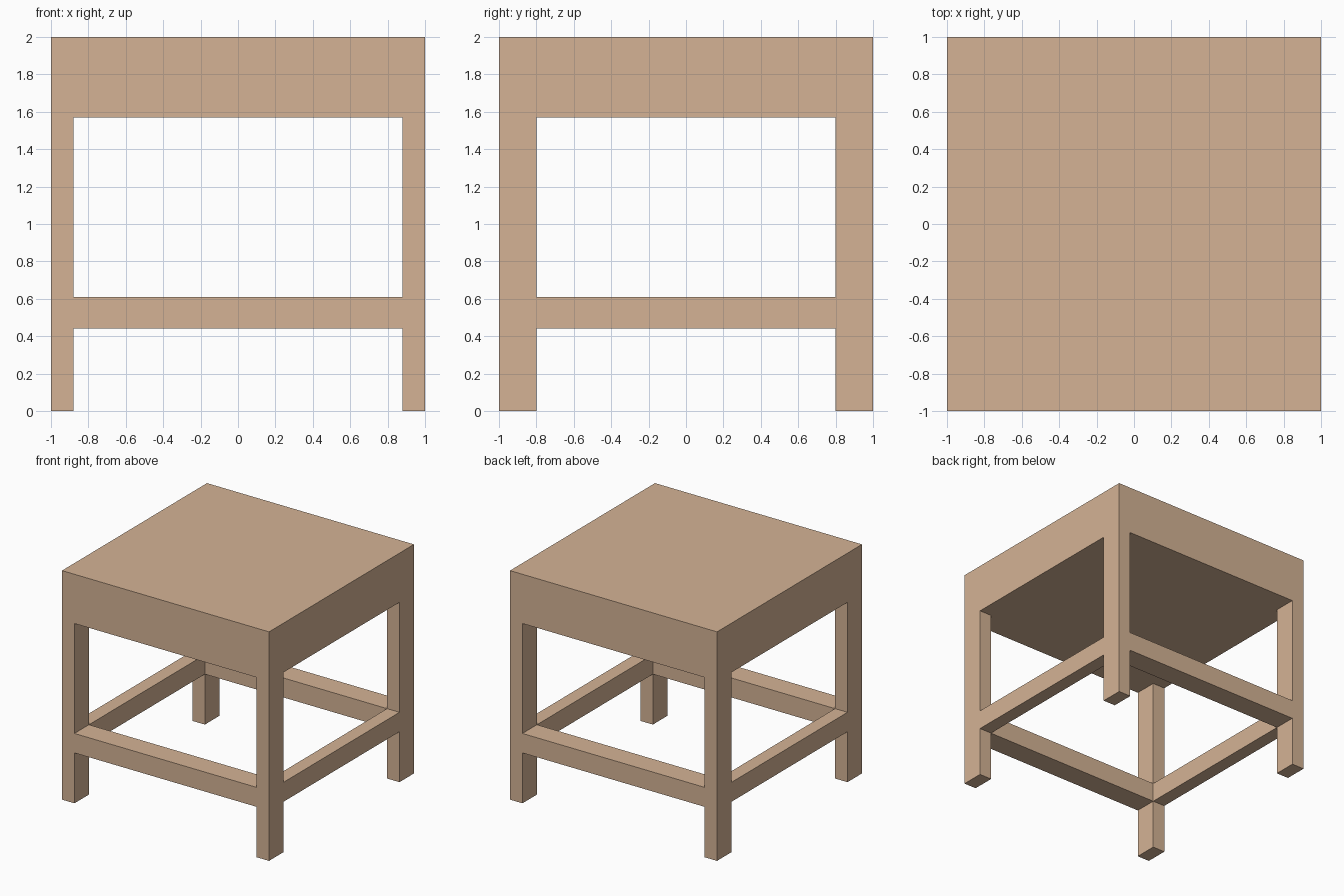
import bpy

if "Cube" in bpy.data.objects:
    bpy.data.objects.remove(bpy.data.objects["Cube"])

LEG_X, LEG_Y = 0.12, 0.20      # leg cross-section
SEAT_Z = 1.57                  # underside of the thick seat
RAIL_LOW, RAIL_HIGH = 0.44, 0.61

wood = bpy.data.materials.new("tan_wood")
wood.diffuse_color = (0.66, 0.45, 0.30, 1)
wood.use_nodes = True
wood.node_tree.nodes["Principled BSDF"].inputs["Base Color"].default_value = wood.diffuse_color


def box(name, lo, hi):
    """Axis-aligned box between two corners."""
    bpy.ops.mesh.primitive_cube_add(size=1, location=[(a + b) / 2 for a, b in zip(lo, hi)])
    ob = bpy.context.object
    ob.name = name
    ob.scale = [b - a for a, b in zip(lo, hi)]
    bpy.ops.object.transform_apply(location=False, rotation=False, scale=True)
    ob.data.materials.append(wood)
    return ob


# Ranges along each axis occupied by the legs
x_spans = {"left": (-1, -1 + LEG_X), "right": (1 - LEG_X, 1)}
y_spans = {"front": (-1, -1 + LEG_Y), "back": (1 - LEG_Y, 1)}

# Thick solid seat
box("seat", (-1, -1, SEAT_Z), (1, 1, 2))

# Four corner legs
for y_name, (y0, y1) in y_spans.items():
    for x_name, (x0, x1) in x_spans.items():
        box(f"{y_name}_{x_name}_leg", (x0, y0, 0), (x1, y1, SEAT_Z))

# Front and back stretchers, flush with the legs
for name, (y0, y1) in y_spans.items():
    box(f"{name}_stretcher", (-1 + LEG_X, y0, RAIL_LOW), (1 - LEG_X, y1, RAIL_HIGH))

# Side stretchers, flush with the legs
for name, (x0, x1) in x_spans.items():
    box(f"{name}_stretcher", (x0, -1 + LEG_Y, RAIL_LOW), (x1, 1 - LEG_Y, RAIL_HIGH))
